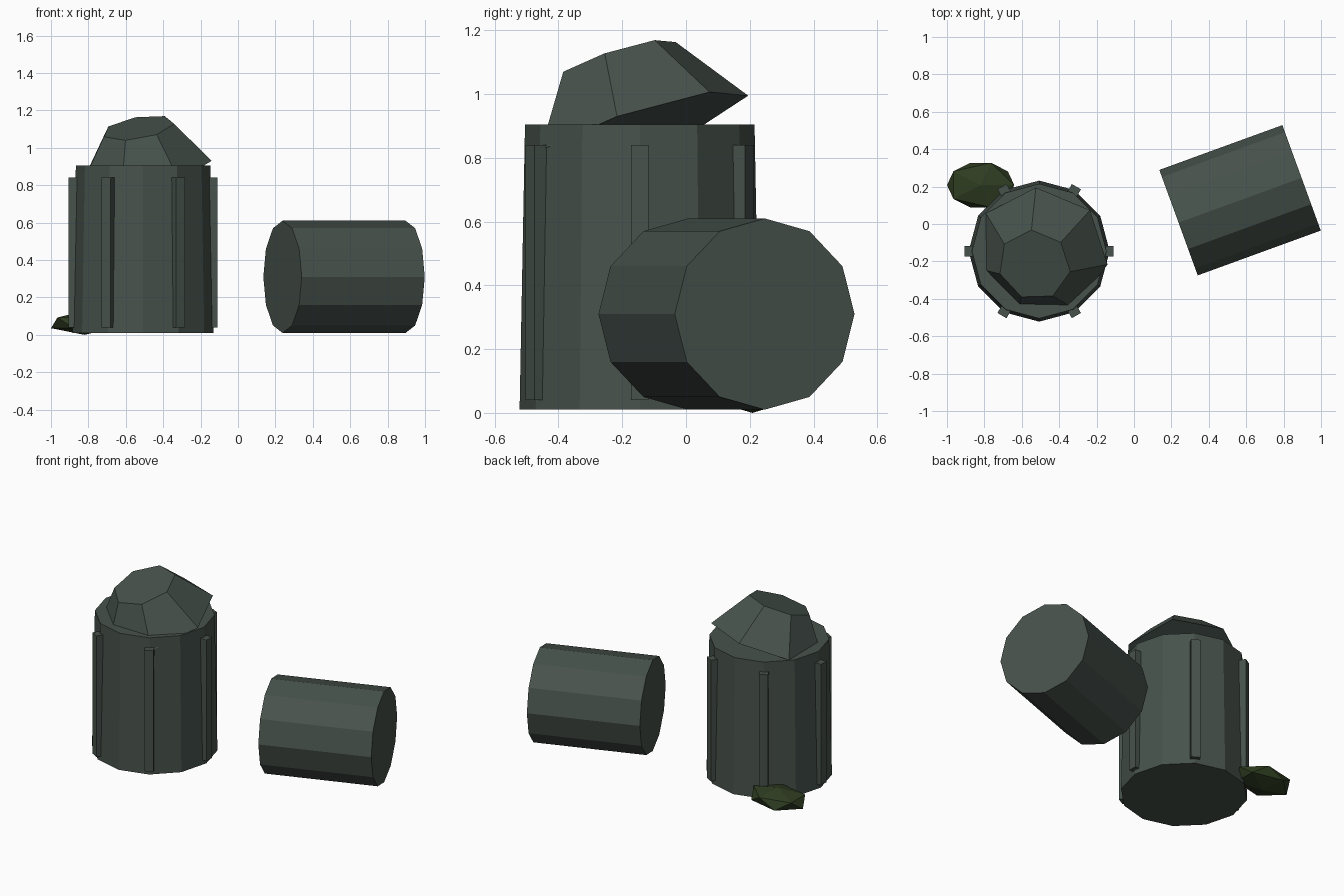
import bpy, bmesh, math
from mathutils import Matrix, Vector

cube = bpy.data.objects.get("Cube")
if cube:
    bpy.data.objects.remove(cube, do_unlink=True)


def material(name, rgb):
    m = bpy.data.materials.new(name)
    m.use_nodes = True
    m.diffuse_color = (*rgb, 1)
    bsdf = next(n for n in m.node_tree.nodes if n.type == 'BSDF_PRINCIPLED')
    bsdf.inputs["Base Color"].default_value = (*rgb, 1)
    return m


stone = material("grey_green_stone", (0.063, 0.084, 0.072))
moss = material("dark_moss", (0.028, 0.046, 0.015))


def finish(bm, name, mat, matrix):
    bm.transform(matrix)
    bmesh.ops.recalc_face_normals(bm, faces=bm.faces)
    mesh = bpy.data.meshes.new(name)
    bm.to_mesh(mesh)
    bm.free()
    mesh.materials.append(mat)
    ob = bpy.data.objects.new(name, mesh)
    bpy.context.collection.objects.link(ob)
    return ob


def drum(name, sides, r_bottom, r_top, height, matrix, phase=0):
    # Capped, tapered prism standing on its base, first corner at phase
    bm = bmesh.new()
    rings = []
    for r, z in ((r_bottom, 0), (r_top, height)):
        angles = [phase + math.tau * i / sides for i in range(sides)]
        rings.append([bm.verts.new((r * math.cos(a), r * math.sin(a), z)) for a in angles])
    low, high = rings
    bm.faces.new(low)
    bm.faces.new(high)
    for i in range(sides):
        j = (i + 1) % sides
        bm.faces.new((low[i], low[j], high[j], high[i]))
    return finish(bm, name, stone, matrix)


# Standing column
centre = Matrix.Translation((-0.507, -0.145, 0))
drum("column", 12, 0.377, 0.36, 0.895, centre @ Matrix.Translation((0, 0, 0.01)))

# Upright ribs around the column
for i in range(6):
    bm = bmesh.new()
    bmesh.ops.create_cube(bm, size=1)
    place = centre @ Matrix.Rotation(math.tau * i / 6, 4, 'Z')
    place = place @ Matrix.Translation((0.37, 0, 0.44)) @ Matrix.Diagonal((0.056, 0.056, 0.8, 1))
    finish(bm, f"rib_{i + 1}", stone, place)

# Tilted seven-sided cap
axis = Vector((-0.163, -0.30, 0.94)).normalized()
ahead = Vector((-0.03, 1, 0))
ahead = (ahead - axis * ahead.dot(axis)).normalized()
side = ahead.cross(axis)
tilt = Matrix((side, ahead, axis)).transposed().to_4x4()
drum("cap", 7, 0.362, 0.196, 0.23,
     Matrix.Translation((-0.495, -0.15, 0.89)) @ tilt, math.pi / 2)

# Fallen drum lying on its side
lying = Matrix.Translation((0.567, 0.127, 0.31)) @ Matrix.Rotation(math.radians(20), 4, 'Z')
lying = lying @ Matrix.Rotation(math.pi / 2, 4, 'Y') @ Matrix.Translation((0, 0, -0.35))
drum("fallen_drum", 12, 0.3, 0.3, 0.7, lying)

# Flattened moss clump beside the column
bm = bmesh.new()
bmesh.ops.create_icosphere(bm, subdivisions=1, radius=1)
finish(bm, "moss_clump", moss,
       Matrix.Translation((-0.82, 0.208, 0.064)) @ Matrix.Diagonal((0.201, 0.14, 0.064, 1)))
